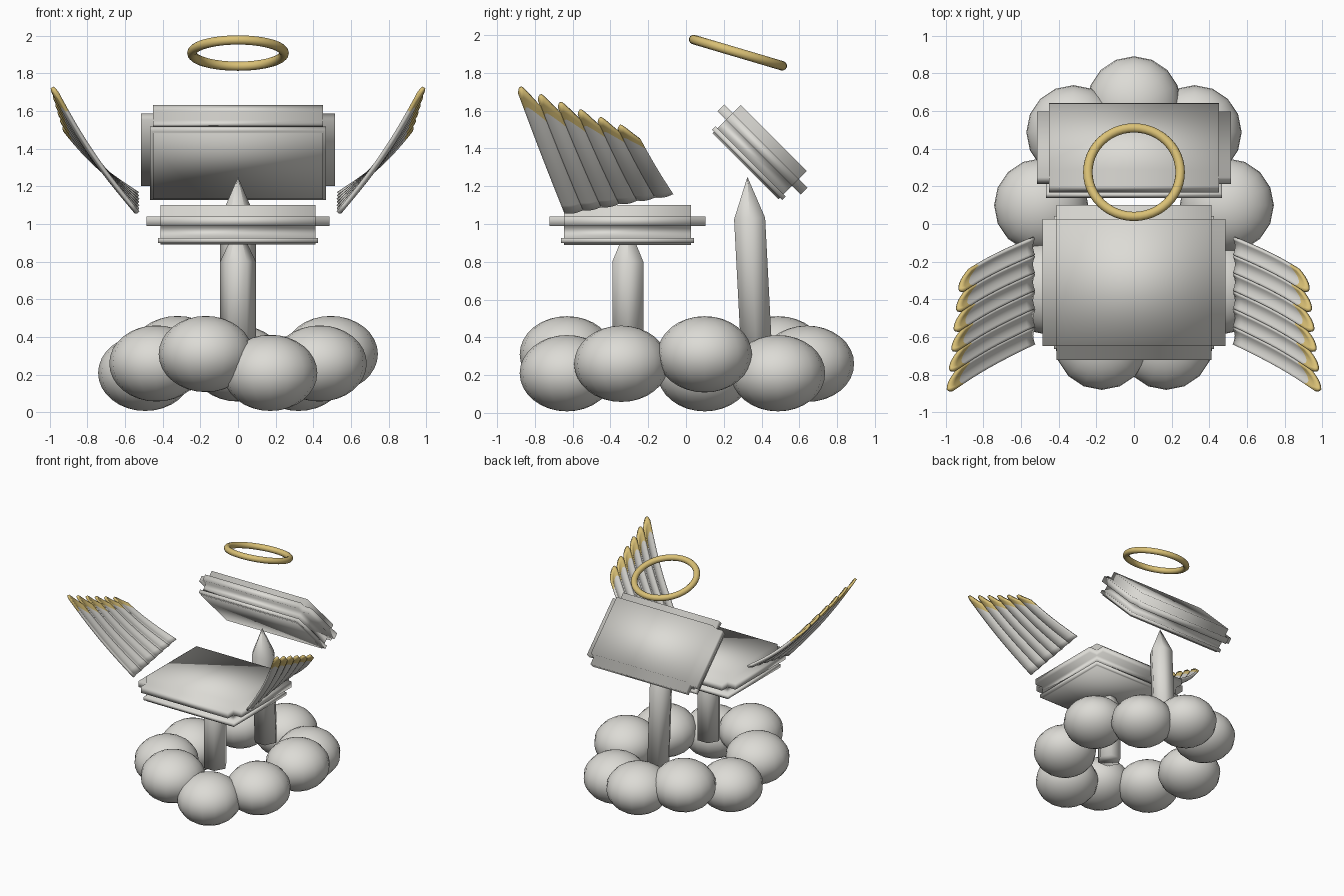
import bpy, bmesh, math
from mathutils import Vector

if "Cube" in bpy.data.objects:
    bpy.data.objects.remove(bpy.data.objects["Cube"])


def material(name, rgb):
    m = bpy.data.materials.new(name)
    m.diffuse_color = (*rgb, 1)
    m.use_nodes = True
    m.node_tree.nodes["Principled BSDF"].inputs["Base Color"].default_value = m.diffuse_color
    return m


WHITE = material("soft white", (0.72, 0.71, 0.67))
GOLD = material("gold", (0.70, 0.53, 0.18))


def make(name, bm, mats, smooth=True):
    bmesh.ops.recalc_face_normals(bm, faces=bm.faces)
    me = bpy.data.meshes.new(name)
    bm.to_mesh(me)
    bm.free()
    for m in mats:
        me.materials.append(m)
    for p in me.polygons:
        p.use_smooth = smooth
    ob = bpy.data.objects.new(name, me)
    bpy.context.collection.objects.link(ob)
    return ob


def loft(bm, rings):
    """Skin a stack of closed rings and cap both ends; returns side faces per band."""
    vs = [[bm.verts.new(p) for p in r] for r in rings]
    n = len(vs[0])
    bands = []
    for a, b in zip(vs, vs[1:]):
        bands.append([bm.faces.new((a[i], a[(i + 1) % n], b[(i + 1) % n], b[i])) for i in range(n)])
    bm.faces.new(vs[0][::-1])
    bm.faces.new(vs[-1])
    return bands


# cushion: block with a lower bead and a flange pulled out of each of its four sides
def cushion(name, hx, hy, bead, flange, loc, tilt=0):
    bm = bmesh.new()
    rings = []
    for z, grow in ((0, 0), (0.01, 0), (0.01, bead), (0.037, bead), (0.037, 0),
                    (0.10, 0), (0.15, 0), (0.21, 0)):
        x, y = hx + grow, hy + grow
        rings.append([(x, y, z), (-x, y, z), (-x, -y, z), (x, -y, z)])
    bands = loft(bm, rings)
    bmesh.ops.recalc_face_normals(bm, faces=bm.faces)
    for f in bands[5]:
        d = f.normal.copy() * flange
        out = bmesh.ops.extrude_discrete_faces(bm, faces=[f])["faces"]
        bmesh.ops.translate(bm, vec=d, verts=list(out[0].verts))
    ob = make(name, bm, [WHITE])
    ob.location = loc
    ob.rotation_euler.x = tilt


cushion("seat", 0.41, 0.337, 0.015, 0.075, (0, -0.31, 0.89))
cushion("backrest", 0.45, 0.247, 0.016, 0.065, (0, 0.316, 1.306), -math.pi / 4)


# six-sided posts with pointed tops
def post(name, y, z0, shoulder, tip, tilt=0):
    bm = bmesh.new()
    rings = [[(r * math.cos(i * math.pi / 3), r * math.sin(i * math.pi / 3), z) for i in range(6)]
             for z, r in ((0, 0.095), (shoulder - z0, 0.095), (tip - z0, 0.0005))]
    loft(bm, rings)
    ob = make(name, bm, [WHITE])
    ob.location = (0, y, z0)
    ob.rotation_euler.x = tilt


post("front_post", -0.308, 0.32, 0.80, 1.00)
post("back_post", 0.376, 0.28, 1.03, 1.25, math.radians(3))

# ring of cloud puffs at three repeating heights
for k in range(9):
    a = math.radians(90 - 40 * k)
    bm = bmesh.new()
    bmesh.ops.create_uvsphere(bm, u_segments=16, v_segments=16, radius=1)
    ob = make("cloud_puff", bm, [WHITE])
    ob.scale = (0.25, 0.25, 0.202)
    ob.location = (0.5 * math.cos(a), 0.655 * math.sin(a) - 0.015, (0.26, 0.21, 0.31)[k % 3])

# halo
bpy.ops.mesh.primitive_torus_add(major_radius=0.245, minor_radius=0.025, major_segments=48,
                                 minor_segments=12, location=(0, 0.275, 1.907),
                                 rotation=(math.radians(-16.5), 0, 0))
halo = bpy.context.object
halo.name = "halo"
halo.data.materials.append(GOLD)
bpy.ops.object.shade_smooth()

# wings: six ribbed feathers between a root line and a tip line, gold at the ends
bm = bmesh.new()
NORMAL = Vector((0.845, 0.09, -0.527))
ACROSS, ALONG = 8, 14


def wing_point(s, t, f):
    root = Vector((0.54, -0.64 + 0.095 * s, 1.055 + 0.017 * s))
    tip = Vector((0.992 - 0.012 * s, -0.90 + 0.106 * s, 1.733 - 0.041 * s))
    lift = 0.025 * math.sin(math.pi * t) + 0.014 * math.sin(math.pi * f) - 0.012
    return root.lerp(tip, t) + NORMAL * lift


def feather_end(f):
    if f < 0.25:
        return 1 - 0.06 * (1 - f / 0.25) ** 2
    return 1 - 0.12 * ((f - 0.25) / 0.75) ** 1.6


for i in range(6):
    grid = []
    for a in range(ACROSS + 1):
        f = a / ACROSS
        end = feather_end(f)
        grid.append([bm.verts.new(wing_point(i + f, end * v / ALONG, f)) for v in range(ALONG + 1)])
    for a in range(ACROSS):
        for v in range(ALONG):
            face = bm.faces.new((grid[a][v], grid[a + 1][v], grid[a + 1][v + 1], grid[a][v + 1]))
            face.material_index = 1 if v >= ALONG - 2 else 0
wings = make("wings", bm, [WHITE, GOLD])
solid = wings.modifiers.new("thickness", "SOLIDIFY")
solid.thickness = 0.018
solid.offset = 0
wings.modifiers.new("mirror", "MIRROR")
